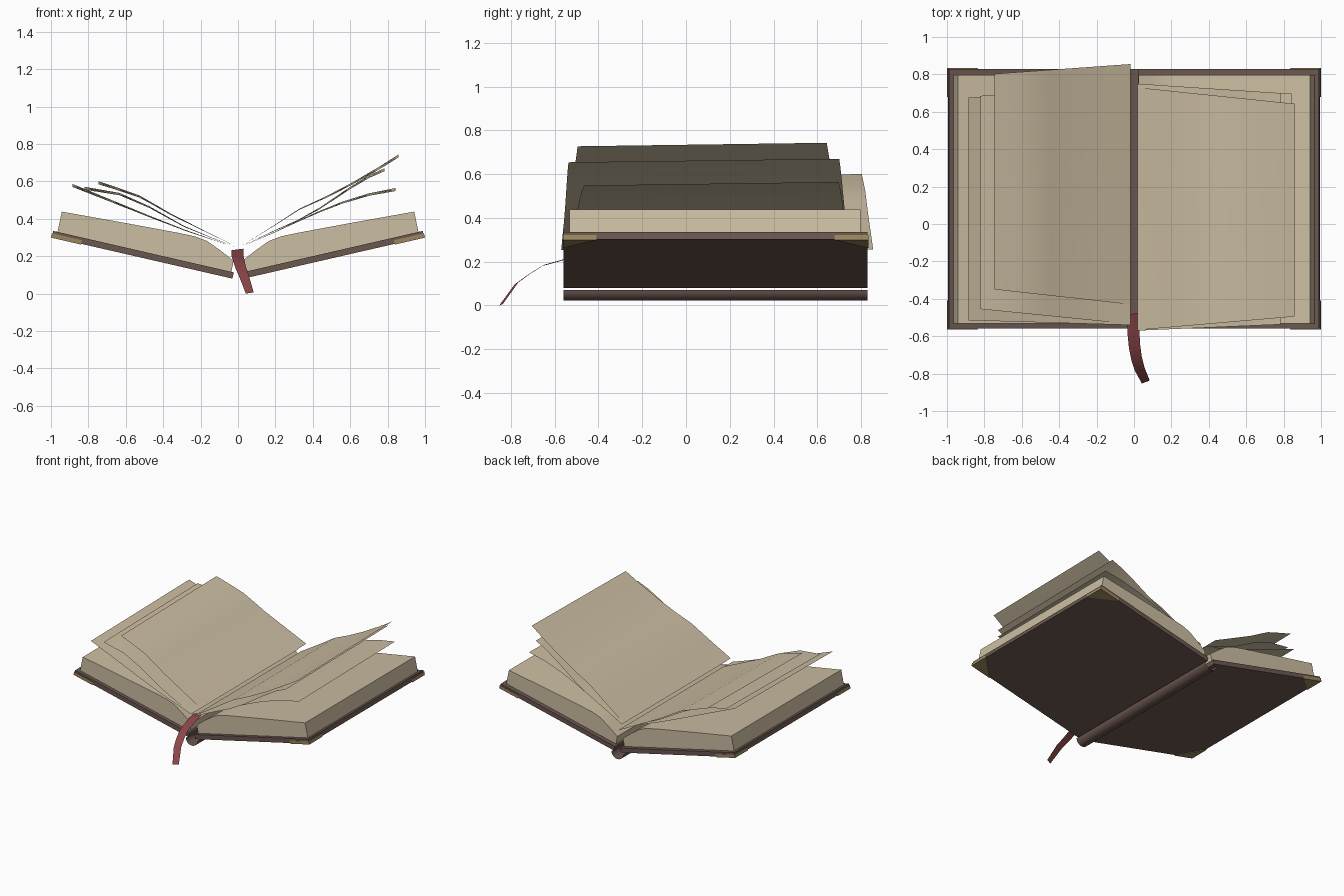
import bpy, bmesh, math

if "Cube" in bpy.data.objects:
    bpy.data.objects.remove(bpy.data.objects["Cube"])


def material(name, rgb):
    m = bpy.data.materials.new(name)
    m.diffuse_color = (*rgb, 1)
    m.use_nodes = True
    m.node_tree.nodes["Principled BSDF"].inputs["Base Color"].default_value = m.diffuse_color
    return m


LEATHER = material("leather", (0.147, 0.095, 0.08))
PAPER = material("paper", (0.60, 0.51, 0.36))
RED = material("red_silk", (0.26, 0.06, 0.064))
BRASS = material("brass", (0.32, 0.24, 0.11))


def finish(name, bm, mat):
    me = bpy.data.meshes.new(name)
    bm.to_mesh(me)
    bm.free()
    ob = bpy.data.objects.new(name, me)
    bpy.context.collection.objects.link(ob)
    me.materials.append(mat)
    bpy.ops.object.select_all(action='DESELECT')
    ob.select_set(True)
    bpy.context.view_layer.objects.active = ob
    bpy.ops.object.shade_smooth_by_angle(angle=math.radians(35))
    return ob


def solid(name, end_a, end_b, mat):
    """Closed prism between two matching outlines."""
    bm = bmesh.new()
    a = [bm.verts.new(p) for p in end_a]
    b = [bm.verts.new(p) for p in end_b]
    bm.faces.new(a)
    bm.faces.new(b)
    for i in range(len(a)):
        j = (i + 1) % len(a)
        bm.faces.new((a[i], a[j], b[j], b[i]))
    bmesh.ops.recalc_face_normals(bm, faces=bm.faces)
    return finish(name, bm, mat)


def sheet(name, rows, mat, up=True):
    """Thin surface lofted through rows of points."""
    bm = bmesh.new()
    grid = [[bm.verts.new(p) for p in r] for r in rows]
    for r, s in zip(grid, grid[1:]):
        for i in range(len(r) - 1):
            bm.faces.new((r[i], r[i + 1], s[i + 1], s[i]))
    bm.normal_update()
    if (sum(f.normal.z for f in bm.faces) > 0) != up:
        bmesh.ops.reverse_faces(bm, faces=bm.faces)
    return finish(name, bm, mat)


Y0, Y1 = -0.56, 0.83
COVER = [(0.03, 0.08), (0.995, 0.302), (0.988, 0.335), (0.022, 0.113)]
STACK = [(0.035, 0.116), (0.965, 0.329), (0.942, 0.438), (0.6, 0.377),
         (0.32, 0.325), (0.23, 0.306), (0.165, 0.281), (0.094, 0.231), (0.024, 0.176)]
TILT = math.atan2(0.222, 0.965)

for side, s in (("left", -1), ("right", 1)):
    # cover board and page block
    for part, prof, y0, y1, mat in (("cover", COVER, Y0, Y1, LEATHER),
                                    ("page_block", STACK, -0.533, 0.797, PAPER)):
        solid(f"{side}_{part}", [(s * x, y0, z) for x, z in prof],
              [(s * x, y1, z) for x, z in prof], mat)

    # triangular metal corners under the outer cover corners
    for end, yc, d in (("front", Y0 - 0.003, 1), ("back", Y1 + 0.003, -1)):
        def tri(h):
            return [(s * (0.999 - u * math.cos(TILT) + h * math.sin(TILT)), y,
                     0.303 - u * math.sin(TILT) - h * math.cos(TILT))
                    for u, y in ((0, yc), (0.165, yc), (0, yc + d * 0.155))]
        solid(f"{side}_{end}_corner", tri(-0.02), tri(0.004), BRASS)

# rounded spine shell
arc = [math.pi * i / 12 for i in range(13)]
sheet("spine", [[(0.05 * math.cos(a), y, 0.07 - 0.048 * math.sin(a)) for a in arc]
                for y in (Y0, Y1)], LEATHER, up=False)

# loose pages: x/z curve, (front, back) y at the gutter and at the outer edge
PAGES = {
    "left_page_low": ([(-0.02, 0.25), (-0.15, 0.293), (-0.29, 0.341), (-0.48, 0.415),
                       (-0.67, 0.492), (-0.885, 0.578)], (-0.54, 0.75), (-0.515, 0.675)),
    "left_page_middle": ([(-0.02, 0.252), (-0.15, 0.302), (-0.29, 0.36), (-0.473, 0.462),
                          (-0.634, 0.532), (-0.82, 0.563)], (-0.535, 0.75), (-0.455, 0.685)),
    "left_page_top": ([(-0.02, 0.256), (-0.15, 0.32), (-0.356, 0.422), (-0.45, 0.476),
                       (-0.527, 0.519), (-0.645, 0.56), (-0.745, 0.592)], (-0.43, 0.855), (-0.35, 0.803)),
    "right_page_low": ([(0.02, 0.252), (0.195, 0.328), (0.32, 0.386), (0.436, 0.438),
                        (0.56, 0.487), (0.703, 0.53), (0.842, 0.556)], (-0.53, 0.74), (-0.465, 0.697)),
    "right_page_middle": ([(0.02, 0.254), (0.195, 0.336), (0.318, 0.39), (0.436, 0.455),
                           (0.596, 0.562), (0.7, 0.625), (0.783, 0.662)], (-0.57, 0.75), (-0.537, 0.70)),
    "right_page_top": ([(0.02, 0.256), (0.195, 0.365), (0.33, 0.452), (0.463, 0.512),
                        (0.596, 0.58), (0.75, 0.668), (0.857, 0.735)], (-0.567, 0.73), (-0.495, 0.643)),
}
for name, (curve, inner, outer) in PAGES.items():
    x0, x1 = curve[0][0], curve[-1][0]
    rows = []
    for x, z in curve:
        t = (x - x0) / (x1 - x0)
        ya, yb = (p + (q - p) * t for p, q in zip(inner, outer))
        rows.append([(x, ya + (yb - ya) * k / 4, z + 0.008 * t * (k - 2) / 2) for k in range(5)])
    sheet(name, rows, PAPER)

# ribbon bookmark: centre x, y, z and half width
RIBBON = [(-0.003, -0.48, 0.236, 0.033), (-0.004, -0.565, 0.207, 0.032),
          (0.003, -0.655, 0.182, 0.03), (0.014, -0.72, 0.14, 0.028),
          (0.03, -0.775, 0.1, 0.026), (0.063, -0.845, 0.003, 0.021)]
sheet("ribbon", [[(x + w * k, y + 0.008 * k, z + 0.004 * k * (z > 0.01) + 0.003 * k * (z < 0.01))
                  for k in (-1, 0, 1)] for x, y, z, w in RIBBON], RED)
